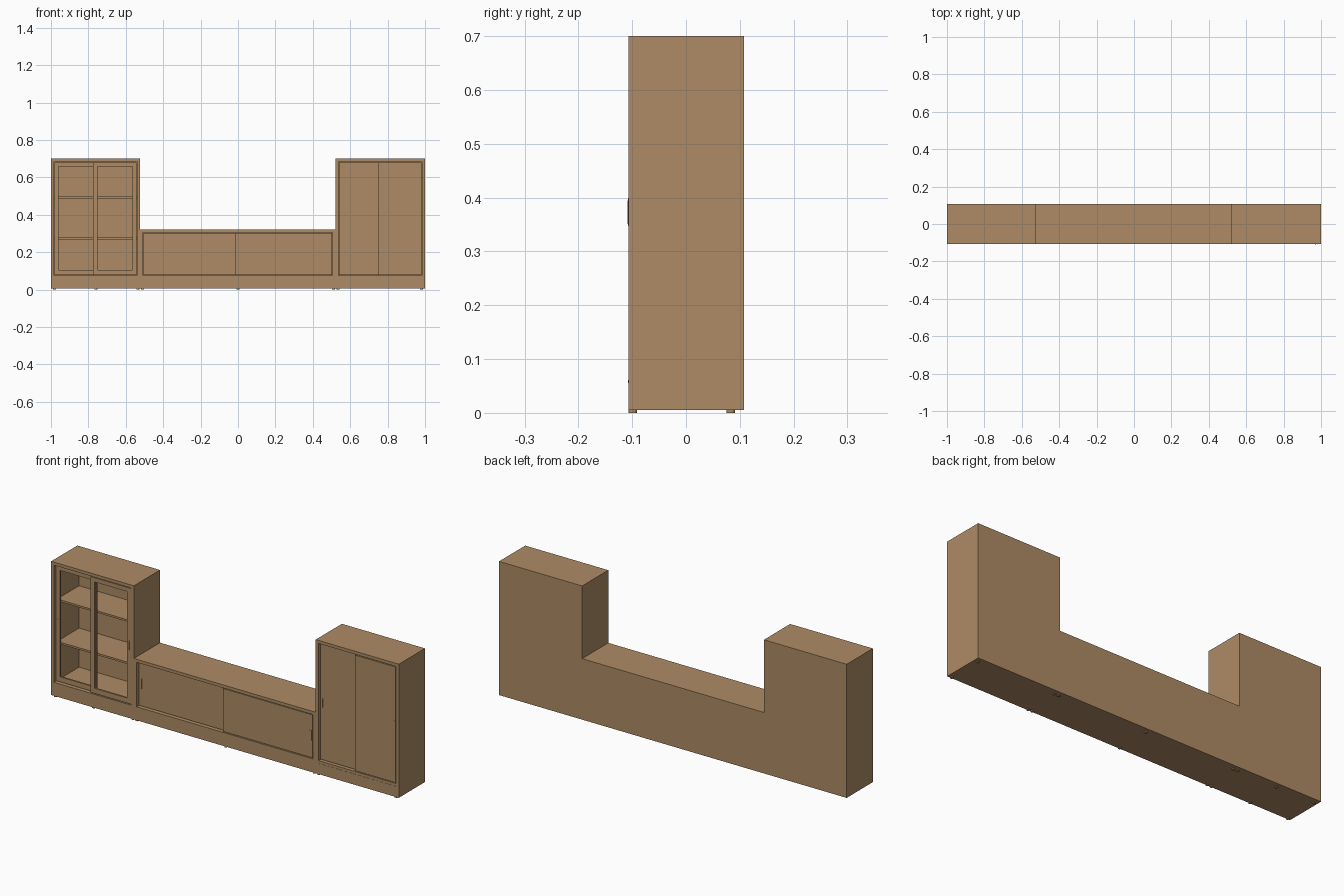
import bpy
import bmesh

cube = bpy.data.objects.get("Cube")
if cube:
    bpy.data.objects.remove(cube, do_unlink=True)

wood = bpy.data.materials.new("tan wood")
wood.use_nodes = True
TAN = (0.42, 0.26, 0.13, 1)
wood.diffuse_color = TAN
wood.node_tree.nodes["Principled BSDF"].inputs["Base Color"].default_value = TAN

FRONT, BACK, BASE = -0.107, 0.108, 0.005
BOARD = 0.016
FLOOR = 0.075


def finish(name, bm):
    mesh = bpy.data.meshes.new(name)
    bm.to_mesh(mesh)
    bm.free()
    mesh.materials.append(wood)
    obj = bpy.data.objects.new(name, mesh)
    bpy.context.collection.objects.link(obj)
    return obj


def add_box(bm, x, y, z):
    """Add a box spanning the three (low, high) ranges."""
    verts = bmesh.ops.create_cube(bm, size=1)["verts"]
    for v in verts:
        for i, (low, high) in enumerate((x, y, z)):
            v.co[i] = low if v.co[i] < 0 else high


def boxes(name, *ranges):
    bm = bmesh.new()
    for r in ranges:
        add_box(bm, *r)
    return finish(name, bm)


def carcass(name, x0, x1, top):
    """Open-fronted cabinet shell on a solid plinth."""
    y = (FRONT, BACK)
    inner = (x0 + BOARD, x1 - BOARD)
    boxes(name + "_carcass",
          ((x0, x0 + BOARD), y, (BASE, top)),
          ((x1 - BOARD, x1), y, (BASE, top)),
          (inner, y, (top - BOARD, top)),
          (inner, y, (BASE, FLOOR)),
          (inner, (BACK - 0.008, BACK), (FLOOR, top - BOARD)))


def door(name, x0, x1, top, y, window=False):
    """Sliding door, either a plain panel or an open frame."""
    z0, z1 = FLOOR + 0.004, top - BOARD - 0.004
    depth = (y, y + 0.009)
    if not window:
        return boxes(name, ((x0, x1), depth, (z0, z1)))
    rail = 0.022
    mid = (x0 + rail, x1 - rail)
    return boxes(name,
                 ((x0, x0 + rail), depth, (z0, z1)),
                 ((x1 - rail, x1), depth, (z0, z1)),
                 (mid, depth, (z0, z0 + rail + 0.004)),
                 (mid, depth, (z1 - rail, z1)))


def handle(name, x, z, y):
    """Slim pull: a raised rim with a thin grip."""
    boxes(name + "_plate", ((x - 0.006, x + 0.006), (y - 0.001, y + 0.002), (z - 0.026, z + 0.026)))
    boxes(name + "_grip", ((x - 0.003, x + 0.003), (y - 0.002, y), (z - 0.022, z + 0.022)))


# Cabinets: name, left edge, right edge, top, handle height, windowed, front door depth
units = [("display", -1, -0.524, 0.70, 0.38, True, -0.105),
         ("low", -0.524, 0.522, 0.322, 0.195, False, -0.105),
         ("tall", 0.522, 1, 0.70, 0.373, False, -0.107)]
for name, x0, x1, top, hz, window, y in units:
    carcass(name, x0, x1, top)
    left, right = x0 + BOARD + 0.003, x1 - BOARD - 0.003
    mid = (x0 + x1) / 2
    lap = 0.012
    door(name + "_rear_door", left, mid + lap, top, y + 0.012, window)
    door(name + "_front_door", mid - lap, right, top, y, window)
    handle(name + "_rear_handle", left + 0.011, hz, y + 0.012)
    handle(name + "_front_handle", right - 0.011, hz, y)

# Shelves inside the display cabinet
for i, z in enumerate((0.273, 0.493)):
    boxes(f"display_shelf_{i + 1}",
          ((-0.984, -0.54), (-0.08, BACK - 0.008), (z - 0.005, z + 0.005)))

# Thin trim strip below the tall doors
boxes("tall_trim", ((0.538, 0.984), (FRONT - 0.001, FRONT), (0.056, 0.061)))

# Small round feet
bm = bmesh.new()
for x in (-0.98, -0.76, -0.535, -0.51, 0, 0.51, 0.535, 0.98):
    for y in (-0.099, 0.083):
        made = bmesh.ops.create_cone(bm, cap_ends=True, segments=12,
                                     radius1=0.008, radius2=0.008, depth=BASE)
        bmesh.ops.translate(bm, verts=made["verts"], vec=(x, y, BASE / 2))
finish("feet", bm)
